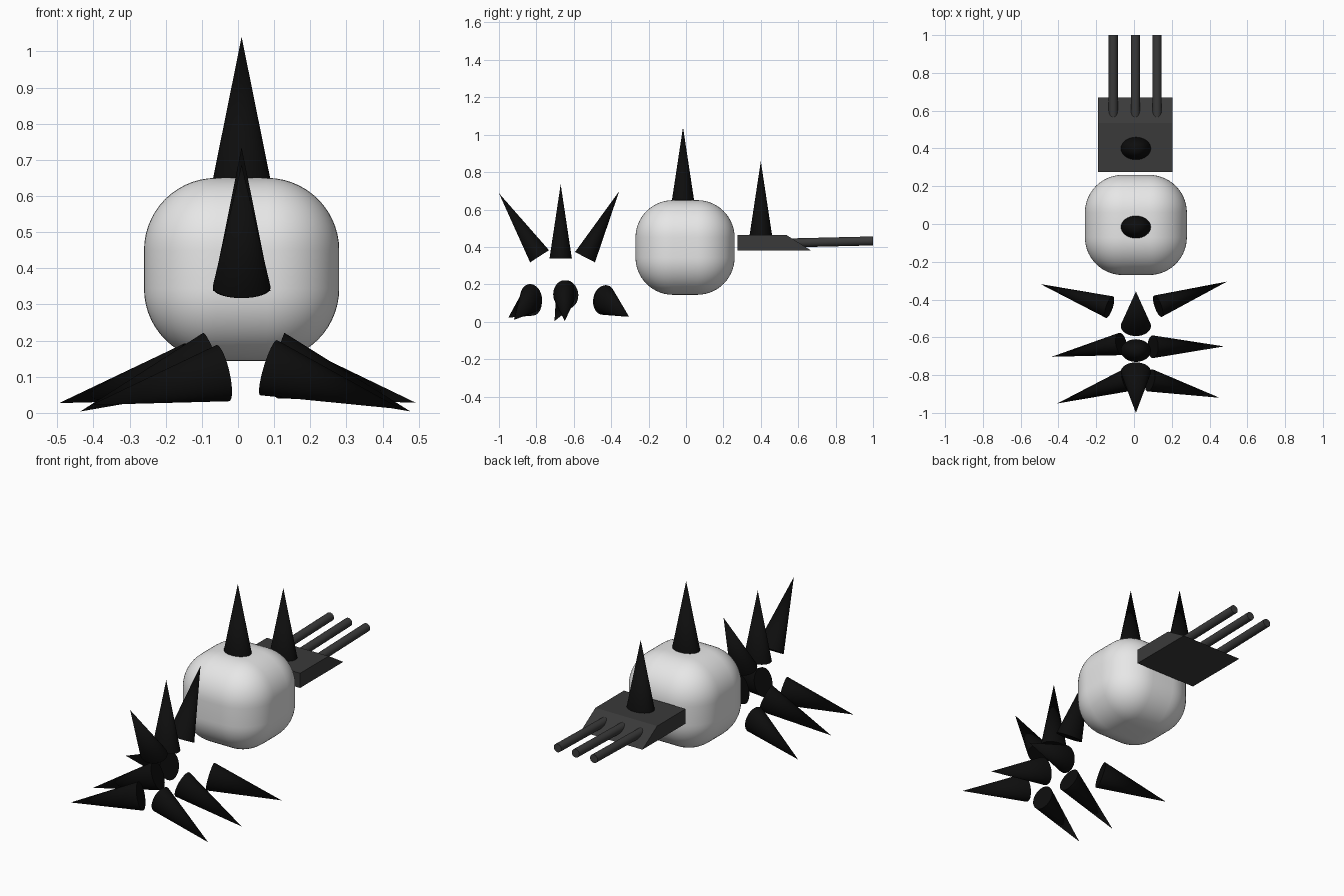
import bpy, bmesh, math
from mathutils import Matrix, Vector

cube = bpy.data.objects.get("Cube")
if cube:
    bpy.data.objects.remove(cube, do_unlink=True)


def material(name, value):
    mat = bpy.data.materials.new(name)
    mat.use_nodes = True
    colour = (value, value, value, 1)
    mat.diffuse_color = colour
    mat.node_tree.nodes["Principled BSDF"].inputs["Base Color"].default_value = colour
    return mat


WHITE = material("pale grey", 0.8)
GREY = material("dark grey", 0.042)
BLACK = material("black", 0.004)


def finish(bm, name, mat, smooth=True):
    bmesh.ops.recalc_face_normals(bm, faces=bm.faces)
    mesh = bpy.data.meshes.new(name)
    bm.to_mesh(mesh)
    bm.free()
    mesh.materials.append(mat)
    obj = bpy.data.objects.new(name, mesh)
    bpy.context.collection.objects.link(obj)
    if smooth:
        bpy.ops.object.select_all(action="DESELECT")
        obj.select_set(True)
        bpy.context.view_layer.objects.active = obj
        bpy.ops.object.shade_smooth_by_angle(angle=math.radians(35))
    return obj


def rod(name, mat, base, tip, r1, r2, wide=1.0, side=(1, 0, 0)):
    """Round part from base to tip, widened along the side direction."""
    base, tip = Vector(base), Vector(tip)
    axis = (tip - base).normalized()
    side = Vector(side)
    u = (side - axis * side.dot(axis)).normalized()
    v = axis.cross(u)
    frame = Matrix((u * wide, v, axis)).transposed().to_4x4()
    frame.translation = (base + tip) / 2
    bm = bmesh.new()
    bmesh.ops.create_cone(bm, cap_ends=True, segments=32, radius1=r1, radius2=r2,
                          depth=(tip - base).length, matrix=frame)
    return finish(bm, name, mat)


def spike(name, base, tip, side=(1, 0, 0)):
    return rod(name, BLACK, base, tip, 0.06, 0, wide=1.33, side=side)


# Rounded body
bm = bmesh.new()
bmesh.ops.create_cube(bm, size=1)
bmesh.ops.scale(bm, vec=(0.54, 0.53, 0.506), verts=bm.verts)
bmesh.ops.bevel(bm, geom=bm.edges[:], offset=0.2, segments=14, profile=0.5, affect="EDGES")
bmesh.ops.translate(bm, vec=(0.01, -0.005, 0.397), verts=bm.verts)
finish(bm, "body", WHITE)

# Wedge-ended gun block
bm = bmesh.new()
profile = [(0.275, 0.38), (0.67, 0.38), (0.535, 0.465), (0.275, 0.465)]
face = bm.faces.new([bm.verts.new((-0.19, y, z)) for y, z in profile])
ext = bmesh.ops.extrude_face_region(bm, geom=[face])["geom"]
bmesh.ops.translate(bm, vec=(0.395, 0, 0),
                    verts=[g for g in ext if isinstance(g, bmesh.types.BMVert)])
finish(bm, "gun_block", GREY, smooth=False)

# Barrels
for name, x in (("right", -0.11), ("middle", 0.007), ("left", 0.122)):
    rod(name + "_barrel", GREY, (x, 0.5, 0.42), (x, 1, 0.432), 0.024, 0.024)

# Upright spikes on the body, on the gun block and in the front fan
spike("body_spike", (0.01, -0.016, 0.645), (0.01, -0.016, 1.04))
spike("gun_spike", (0.01, 0.4, 0.463), (0.01, 0.4, 0.858))
spike("front_fan_spike", (0.01, -0.783, 0.35), (0.01, -1, 0.687))
spike("middle_fan_spike", (0.01, -0.67, 0.337), (0.01, -0.67, 0.735))
spike("rear_fan_spike", (0.01, -0.54, 0.345), (0.01, -0.357, 0.698))

# Six splayed leg spikes
legs = {
    "right_rear_leg": ((-0.13, -0.44, 0.115), (-0.495, -0.318, 0.027)),
    "right_middle_leg": ((-0.068, -0.635, 0.147), (-0.436, -0.703, 0.004)),
    "right_front_leg": ((-0.042, -0.828, 0.11), (-0.406, -0.95, 0.022)),
    "left_rear_leg": ((0.127, -0.435, 0.118), (0.492, -0.305, 0.028)),
    "left_middle_leg": ((0.1, -0.65, 0.147), (0.477, -0.648, 0.004)),
    "left_front_leg": ((0.085, -0.828, 0.125), (0.453, -0.92, 0.01)),
}
for name, (base, tip) in legs.items():
    spike(name, base, tip, side=(0, 0, 1))
